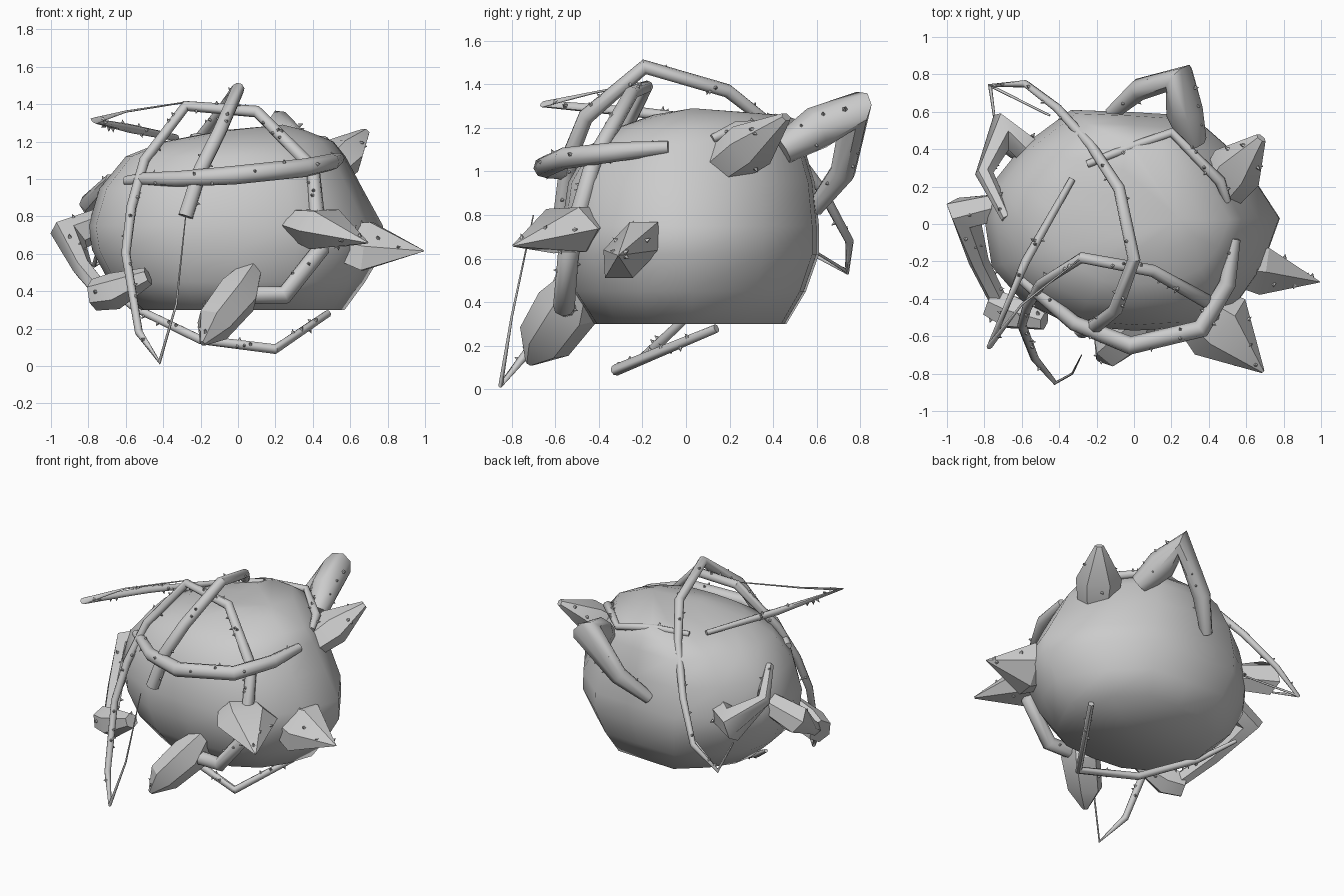
import bpy, bmesh, math, random
from mathutils import Vector

if "Cube" in bpy.data.objects:
    bpy.data.objects.remove(bpy.data.objects["Cube"])

random.seed(4)


def link(name, mesh):
    ob = bpy.data.objects.new(name, mesh)
    bpy.context.collection.objects.link(ob)
    return ob


def smooth(ob, angle):
    bpy.ops.object.select_all(action='DESELECT')
    ob.select_set(True)
    bpy.context.view_layer.objects.active = ob
    bpy.ops.object.shade_smooth_by_angle(angle=math.radians(angle))


# tiny thorns all go into one mesh
thorns = bmesh.new()


def add_thorn(pos, out, size=0.013):
    rot = Vector((0, 0, 1)).rotation_difference(out).to_matrix().to_4x4()
    rot.translation = pos + out * size * 0.6
    bmesh.ops.create_cone(thorns, cap_ends=True, segments=5, radius1=size,
                          radius2=0, depth=size * 2, matrix=rot)


def tube(name, pts, sides=8, spacing=0.09, angle=50, wide=(0, 0, 1), flat=1.0):
    """Tapered tube through (x, y, z, radius) points, with thorns along it.
    The section is widest along 'wide' and squashed by 'flat' across it."""
    bm = bmesh.new()
    P = [Vector(p[:3]) for p in pts]
    rings = []
    n = Vector(wide)
    for i, p in enumerate(P):
        a = (p - P[i - 1]).normalized() if i else (P[1] - p).normalized()
        b = (P[i + 1] - p).normalized() if i < len(P) - 1 else a
        t = (a + b).normalized()
        n = (n - t * n.dot(t)).normalized()
        u = t.cross(n) * flat
        rings.append([bm.verts.new(p + pts[i][3] * (
            n * math.cos(math.tau * k / sides) + u * math.sin(math.tau * k / sides)))
            for k in range(sides)])
        # thorns on the following segment
        if i < len(P) - 1:
            d = P[i + 1] - p
            for k in range(max(1, int(d.length / spacing))):
                f = random.uniform(0.15, 0.85)
                r = pts[i][3] * (1 - f) + pts[i + 1][3] * f
                w = random.uniform(0, math.tau)
                off = (n * math.cos(w) + u * math.sin(w)) * r
                off -= d * off.dot(d) / d.length_squared
                if r > 0.015:
                    add_thorn(p + d * f + off * 0.9, off.normalized())
    for r0, r1 in zip(rings, rings[1:]):
        for k in range(sides):
            j = (k + 1) % sides
            bm.faces.new((r0[k], r0[j], r1[j], r1[k]))
    bm.faces.new(rings[0][::-1])
    bm.faces.new(rings[-1])
    bmesh.ops.recalc_face_normals(bm, faces=bm.faces)
    me = bpy.data.meshes.new(name)
    bm.to_mesh(me)
    bm.free()
    smooth(link(name, me), angle)


# lumpy rounded body with a flat underside and a ridge on the right
outline = [(1, .05), (.73, .58), (.40, .95), (0, .98), (-.42, 1), (-.75, .68),
           (-.95, .35), (-1, .05), (-.95, -.4), (-.75, -.72), (-.42, -.95),
           (0, -1), (.4, -.97), (.7, -.75), (.88, -.4)]
levels = [(.30, .53, .57, .42, .46), (.45, .69, .68, .52, .55),
          (.62, .78, .78, .57, .61), (.75, .80, .775, .57, .61),
          (.95, .74, .665, .54, .59), (1.12, .60, .575, .44, .54),
          (1.20, .40, .51, .32, .50), (1.26, .08, .36, .15, .43)]
bm = bmesh.new()
rings = [[bm.verts.new((x * (xp if x > 0 else xn), y * (yp if y > 0 else yn), z))
          for x, y in outline] for z, xn, xp, yn, yp in levels]
N = len(outline)
for r0, r1 in zip(rings, rings[1:]):
    for k in range(N):
        bm.faces.new((r0[k], r0[(k + 1) % N], r1[(k + 1) % N], r1[k]))
bm.faces.new(rings[0][::-1])
top = bm.verts.new((.24, .03, 1.29))
for k in range(N):
    bm.faces.new((rings[-1][k], rings[-1][(k + 1) % N], top))
me = bpy.data.meshes.new("body")
bm.to_mesh(me)
bm.free()
smooth(link("body", me), 60)

# long thorny vines
tube("belt_vine", [(.54, -.08, 1.11, .03), (.50, -.32, 1.09, .045), (.36, -.56, 1.06, .05),
                   (-.02, -.65, 1.02, .05), (-.32, -.53, 1.00, .042), (-.50, -.38, 1.0, .035),
                   (-.60, -.30, .99, .025)])
tube("arch_vine", [(-.28, -.70, .80, .003), (-.33, -.80, .33, .006), (-.42, -.85, .02, .012),
                   (-.53, -.72, .18, .022), (-.60, -.54, .6, .025), (-.57, -.44, .85, .027),
                   (-.50, -.32, 1.10, .028), (-.28, -.18, 1.39, .03), (.10, -.25, 1.36, .033),
                   (.40, -.42, 1.06, .038), (.44, -.54, .62, .048), (.25, -.56, .38, .05),
                   (.02, -.55, .38, .05)])
tube("crown_vine", [(-.28, -.57, .80, .042), (-.20, -.54, 1.05, .04), (-.10, -.46, 1.25, .038),
                    (0, -.19, 1.48, .035), (-.08, .19, 1.37, .032), (-.23, .42, 1.19, .027),
                    (-.41, .62, .92, .024), (-.58, .75, .68, .02), (-.77, .74, .54, .014),
                    (-.74, .52, .65, .006)])
tube("crown_vine_return", [(-.77, .74, .54, .008), (-.45, .58, .64, .006)])
tube("side_vine", [(-.33, .24, 1.22, .018), (-.58, -.2, 1.27, .024), (-.77, -.65, 1.31, .022),
                   (-.60, -.43, 1.36, .006), (-.28, -.18, 1.41, .004)])
tube("back_vine", [(-.25, .32, 1.22, .02), (-.02, .41, 1.24, .025), (.20, .49, 1.22, .025),
                   (.46, .23, 1.20, .03), (.50, .12, 1.15, .02)])
tube("under_vine", [(.48, .14, .28, .02), (.20, -.32, .09, .027), (-.20, -.2, .14, .025),
                    (-.55, -.02, .31, .022), (-.74, .15, .45, .012)])

# thick hooked stems
tube("back_hook", [(.32, .44, 1.10, .07), (.27, .60, 1.20, .10), (.24, .78, 1.28, .095),
                   (.03, .72, 1.0, .06), (-.12, .59, .83, .04)])
tube("left_back_hook", [(-.52, .35, .76, .09), (-.71, .49, .76, .115), (-.80, .27, .87, .05),
                        (-.68, .03, 1.0, .03)], sides=6)
tube("left_hook", [(-.72, .09, .77, .08), (-.91, .06, .69, .105), (-.83, -.2, .52, .055),
                   (-.73, -.40, .40, .05)], sides=6)
tube("left_low_stub", [(-.77, -.42, .38, .085), (-.66, -.47, .40, .10), (-.48, -.52, .48, .05)],
     sides=6)

# large faceted leaf-like spikes: points, widest direction, thickness ratio
spikes = {
    "right_back": ([(.46, .18, 1.03, .13), (.55, .30, 1.12, .15), (.68, .46, 1.25, .03)],
                   (1, -.9, 0), .75),
    "right": ([(.57, -.24, .66, .14), (.69, -.25, .64, .18), (.995, -.31, .615, .003)],
              (0, .68, .73), .6),
    "front_right": ([(.33, -.45, .76, .15), (.46, -.55, .73, .20), (.69, -.79, .66, .01)],
                    (.8, .6, 0), .6),
    "front_low": ([(.09, -.47, .54, .06), (0, -.54, .38, .15), (-.13, -.65, .22, .13),
                   (-.19, -.72, .12, .02)], (0, 1, -.3), .8),
}
for name, (pts, wide, flat) in spikes.items():
    tube(name + "_spike", pts, sides=6, spacing=.06, angle=30, wide=wide, flat=flat)

# all thorns
me = bpy.data.meshes.new("thorns")
thorns.to_mesh(me)
thorns.free()
link("thorns", me)
